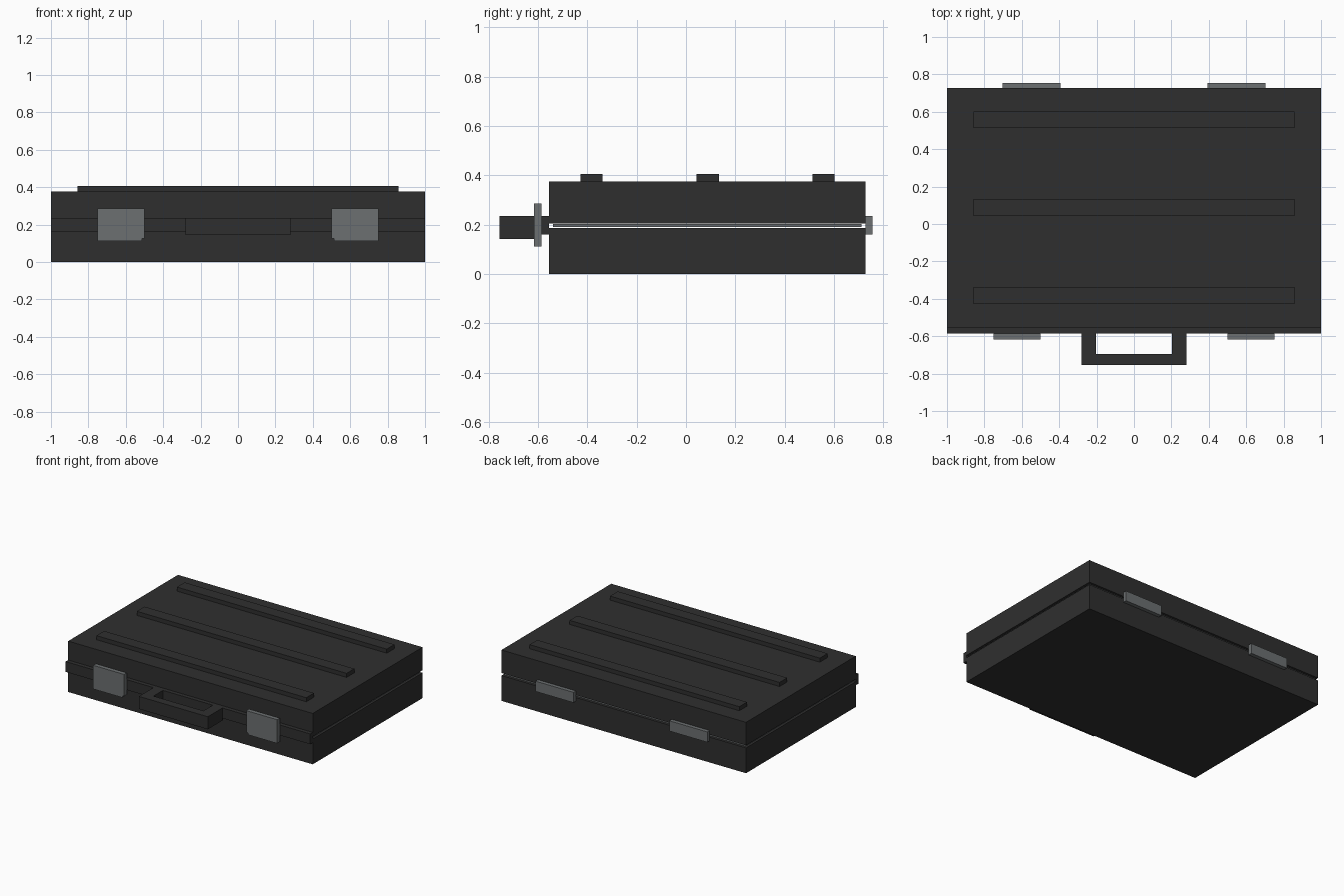
import bpy, bmesh

if "Cube" in bpy.data.objects:
    bpy.data.objects.remove(bpy.data.objects["Cube"])


def material(name, rgb):
    m = bpy.data.materials.new(name)
    m.diffuse_color = (*rgb, 1)
    m.use_nodes = True
    m.node_tree.nodes["Principled BSDF"].inputs["Base Color"].default_value = m.diffuse_color
    return m


black = material("black_leather", (0.028, 0.028, 0.028))
metal = material("grey_metal", (0.15, 0.16, 0.165))


def link(name, bm, mat):
    bmesh.ops.recalc_face_normals(bm, faces=bm.faces)
    me = bpy.data.meshes.new(name)
    bm.to_mesh(me)
    bm.free()
    me.materials.append(mat)
    ob = bpy.data.objects.new(name, me)
    bpy.context.collection.objects.link(ob)
    return ob


def box(name, x, y, z, mat):
    """Axis-aligned box from (min, max) ranges."""
    bm = bmesh.new()
    bmesh.ops.create_cube(bm, size=1)
    for v in bm.verts:
        v.co = [r[0] if c < 0 else r[1] for c, r in zip(v.co, (x, y, z))]
    return link(name, bm, mat)


def prism(name, points, axis, start, end, mat):
    """Extrude a flat outline along y (points are x,z) or z (points are x,y)."""
    bm = bmesh.new()
    put = (lambda a, b: (a, start, b)) if axis == "y" else (lambda a, b: (a, b, start))
    face = bm.faces.new([bm.verts.new(put(a, b)) for a, b in points])
    new = bmesh.ops.extrude_face_region(bm, geom=[face])["geom"]
    d = end - start
    bmesh.ops.translate(bm, vec=(0, d, 0) if axis == "y" else (0, 0, d),
                        verts=[g for g in new if isinstance(g, bmesh.types.BMVert)])
    return link(name, bm, mat)


# Case halves with a thin metal strip in the seam
body_y = (-0.555, 0.727)
box("lower_case", (-1, 1), body_y, (0, 0.187), black)
box("upper_lid", (-1, 1), body_y, (0.206, 0.376), black)
box("seam_strip", (-0.985, 0.985), (-0.54, 0.712), (0.19, 0.202), metal)

# Front band covering the seam
box("front_band", (-1, 1), (-0.585, -0.555), (0.16, 0.236), black)

# Lid ribs
for i, y in enumerate((-0.383, 0.088, 0.557)):
    box(f"lid_rib_{i + 1}", (-0.858, 0.858), (y - 0.045, y + 0.045), (0.376, 0.406), black)

# U-shaped carrying handle
outline = [(-0.282, -0.585), (-0.282, -0.755), (0.282, -0.755), (0.282, -0.585),
           (0.204, -0.585), (0.204, -0.695), (-0.204, -0.695), (-0.204, -0.585)]
prism("handle", outline, "z", 0.143, 0.236, black)

# Latches with a small notched lower inner corner, and rear hinges
for side, s in (("left", -1), ("right", 1)):
    latch = [(0.5, 0.287), (0.752, 0.287), (0.752, 0.112), (0.514, 0.112),
             (0.514, 0.126), (0.5, 0.126)]
    prism(f"{side}_latch", [(s * x, z) for x, z in latch], "y", -0.617, -0.585, metal)
    box(f"{side}_hinge", sorted((s * 0.392, s * 0.703)), (0.727, 0.755), (0.16, 0.236), metal)
